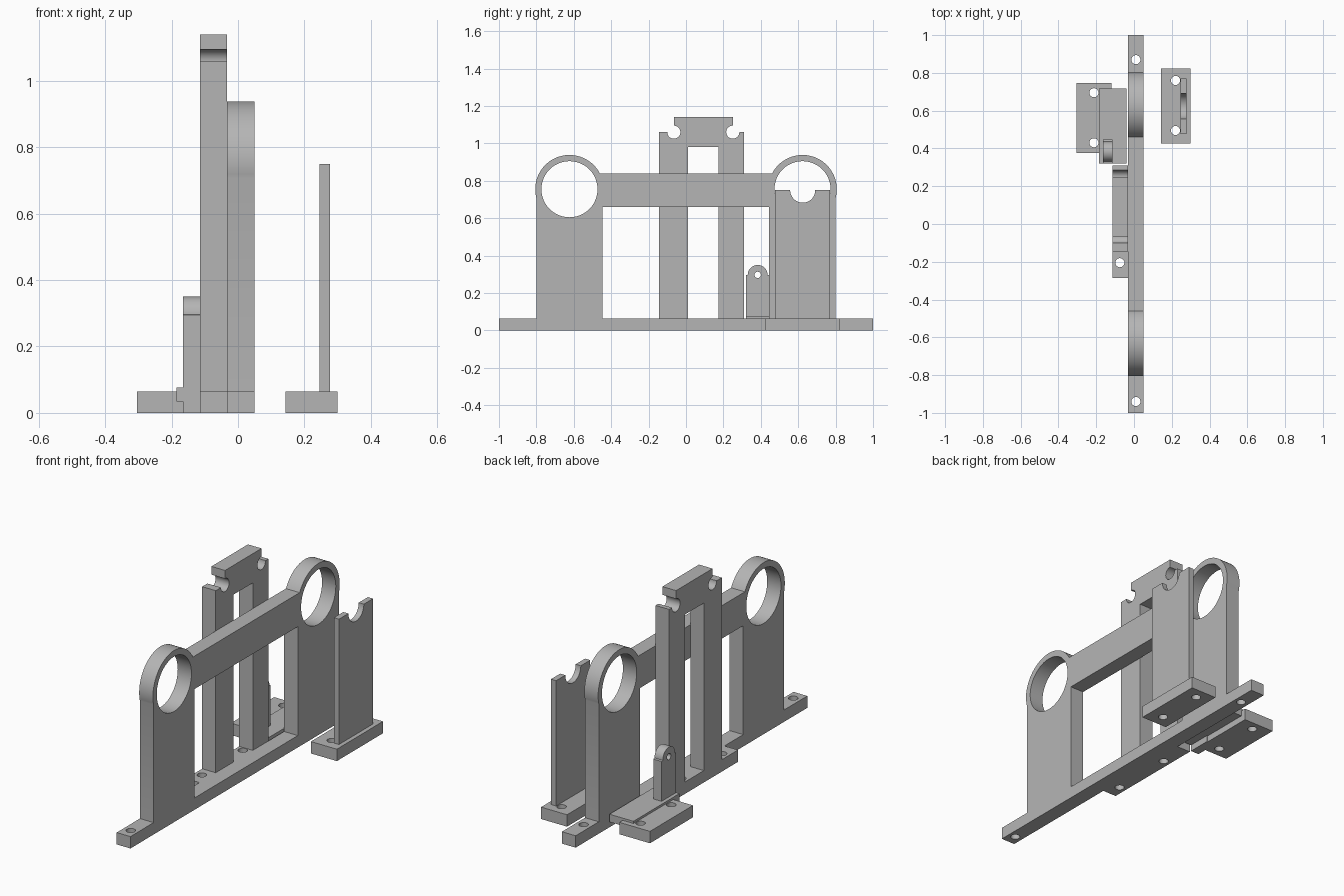
import bpy, bmesh
from math import pi, cos, sin, asin, atan2, radians
from mathutils import Matrix

if "Cube" in bpy.data.objects:
    bpy.data.objects.remove(bpy.data.objects["Cube"], do_unlink=True)

grey = bpy.data.materials.new("light_grey")
grey.use_nodes = True
colour = (0.46, 0.46, 0.46, 1)
grey.diffuse_color = colour
grey.node_tree.nodes["Principled BSDF"].inputs["Base Color"].default_value = colour


def arc(cy, cz, r, a0, a1, n=32):
    """Points on an arc in the y-z plane, angles in radians."""
    return [(cy + r * cos(a0 + (a1 - a0) * i / n),
             cz + r * sin(a0 + (a1 - a0) * i / n)) for i in range(n + 1)]


def plate(name, outline, x0, x1):
    """Extrude a y-z outline along x."""
    bm = bmesh.new()
    face = bm.faces.new([bm.verts.new((x0, y, z)) for y, z in outline])
    ext = bmesh.ops.extrude_face_region(bm, geom=[face])
    moved = [v for v in ext["geom"] if isinstance(v, bmesh.types.BMVert)]
    bmesh.ops.translate(bm, verts=moved, vec=(x1 - x0, 0, 0))
    bmesh.ops.recalc_face_normals(bm, faces=bm.faces[:])
    mesh = bpy.data.meshes.new(name)
    bm.to_mesh(mesh)
    bm.free()
    mesh.materials.append(grey)
    obj = bpy.data.objects.new(name, mesh)
    bpy.context.collection.objects.link(obj)
    return obj


def rect(y0, y1, z0, z1):
    return [(y0, z0), (y1, z0), (y1, z1), (y0, z1)]


def block(name, x, y, z):
    return plate(name, rect(*y, *z), *x)


def bore(axis, centre, r, depth):
    """Round cutter along x or z."""
    rot = Matrix.Rotation(pi / 2, 4, "Y") if axis == "x" else Matrix()
    bm = bmesh.new()
    bmesh.ops.create_cone(bm, cap_ends=True, segments=48, radius1=r, radius2=r,
                          depth=depth, matrix=Matrix.Translation(centre) @ rot)
    mesh = bpy.data.meshes.new("cutter")
    bm.to_mesh(mesh)
    bm.free()
    obj = bpy.data.objects.new("cutter", mesh)
    bpy.context.collection.objects.link(obj)
    return obj


def finish(obj, cutters=()):
    """Cut the openings, then smooth the round surfaces."""
    bpy.ops.object.select_all(action="DESELECT")
    bpy.context.view_layer.objects.active = obj
    obj.select_set(True)
    for c in cutters:
        c.hide_render = True
        mod = obj.modifiers.new("cut", "BOOLEAN")
        mod.operation = "DIFFERENCE"
        mod.solver = "EXACT"
        mod.object = c
        bpy.ops.object.modifier_apply(modifier=mod.name)
        bpy.data.objects.remove(c, do_unlink=True)
    bpy.ops.object.shade_smooth_by_angle(angle=radians(30))


def screw_holes(x, ys):
    return [bore("z", (x, y, 0.03), 0.024, 0.09) for y in ys]


FOOT = 0.065  # thickness of every foot

# Main frame: foot, two ringed posts and the beam between them
RING_Y, RING_Z, RING_R, POST = 0.623, 0.755, 0.183, 0.177
half = [(1, 0), (1, FOOT), (RING_Y + POST, FOOT)]
half += arc(RING_Y, RING_Z, RING_R, -atan2(0.047, POST),
            pi - asin((0.84 - RING_Z) / RING_R), 48)
frame = plate("main_frame", half + [(-y, z) for y, z in reversed(half)], -0.033, 0.05)
finish(frame, [block("window", (-0.1, 0.1), (-0.447, 0.445), (FOOT, 0.66))]
       + [bore("x", (0, s * RING_Y, RING_Z), 0.15, 0.3) for s in (-1, 1)]
       + screw_holes(0.01, (-0.94, 0.87)))

# Tall gantry with two round notches under its cap
outline = [(-0.285, 0), (0.31, 0), (0.31, 1.06)]
outline += arc(0.25, 1.06, 0.035, 0, -1.5 * pi)
outline += [(0.25, 1.14), (-0.065, 1.14)]
outline += arc(-0.065, 1.06, 0.035, pi / 2, -pi)
outline += [(-0.145, 1.06), (-0.145, FOOT), (-0.285, FOOT)]
gantry = plate("tall_gantry", outline, -0.115, -0.033)
finish(gantry, [block("window", (-0.2, 0.1), (0.01, 0.175), (FOOT, 0.98))]
       + screw_holes(-0.075, (-0.205, 0.148)))

# Cradle plate with a half-round notch, on its own foot
foot = block("cradle_foot", (0.143, 0.3), (0.425, 0.823), (0, FOOT))
finish(foot, screw_holes(0.22, (0.495, 0.76)))
outline = [(0.476, FOOT), (0.77, FOOT), (0.77, 0.75)]
outline += arc(0.624, 0.75, 0.067, 0, -pi) + [(0.476, 0.75)]
finish(plate("cradle_plate", outline, 0.246, 0.277))

# Small bracket: foot, sliding slab and round-topped tab
foot = block("bracket_foot", (-0.305, -0.12), (0.375, 0.747), (0, FOOT))
finish(foot, screw_holes(-0.212, (0.43, 0.695)))
finish(block("bracket_slab", (-0.185, -0.04), (0.32, 0.718), (0.035, 0.077)))
outline = [(0.32, 0), (0.447, 0), (0.447, 0.295)]
outline += arc(0.383, 0.297, 0.053, 0, pi) + [(0.32, 0.295)]
tab = plate("bracket_tab", outline, -0.165, -0.115)
finish(tab, [bore("x", (-0.14, 0.383, 0.297), 0.017, 0.2)])
